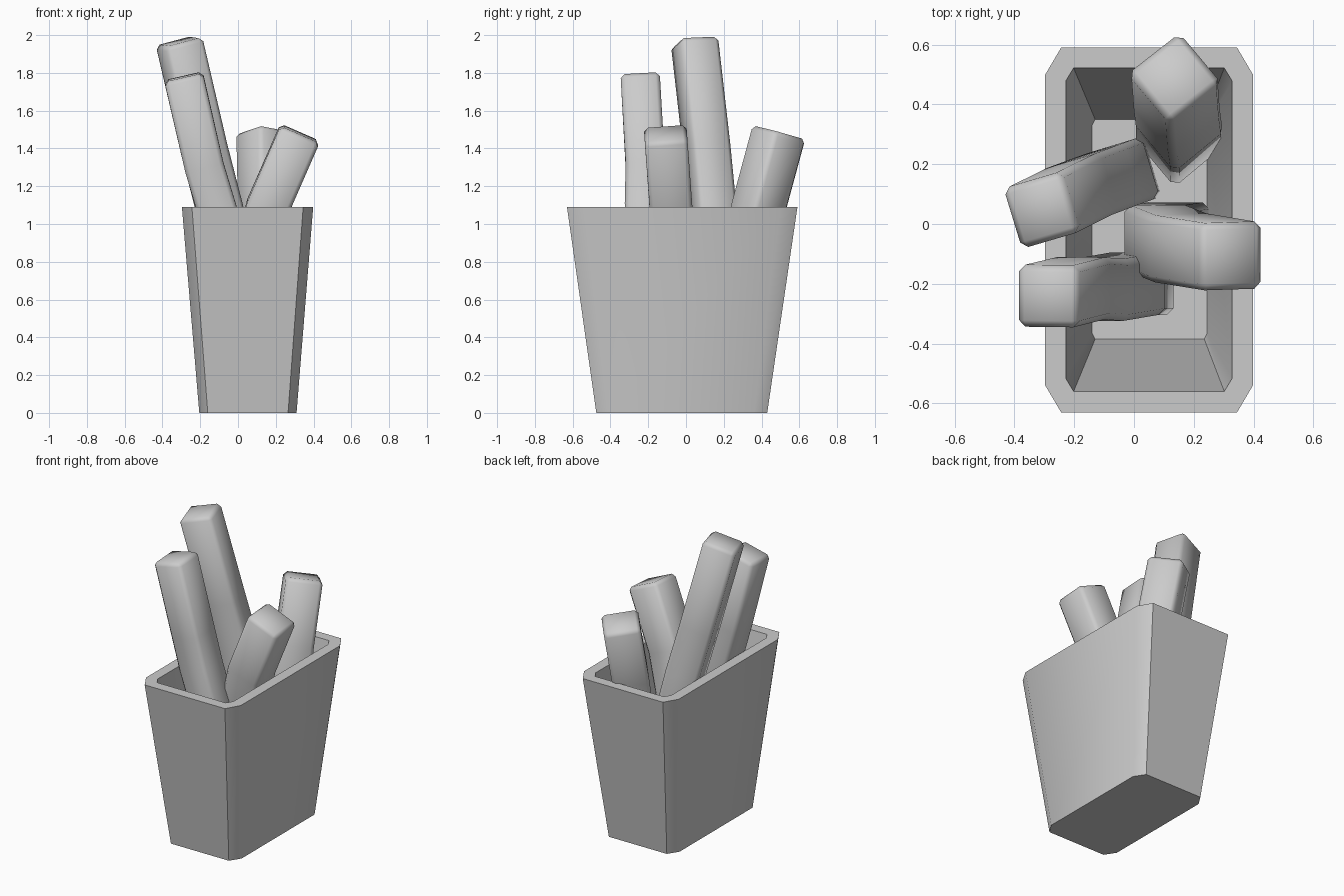
import bpy
from math import radians, cos, sin
from mathutils import Vector

if "Cube" in bpy.data.objects:
    bpy.data.objects.remove(bpy.data.objects["Cube"])


def make(name, rings, angle):
    """Bridge a stack of equal rings and cap both ends."""
    n = len(rings[0])
    verts = [p for r in rings for p in r]
    faces = [(k * n + i, k * n + (i + 1) % n, (k + 1) * n + (i + 1) % n, (k + 1) * n + i)
             for k in range(len(rings) - 1) for i in range(n)]
    faces += [tuple(reversed(range(n))), tuple(range(len(verts) - n, len(verts)))]
    me = bpy.data.meshes.new(name)
    me.from_pydata(verts, [], faces)
    ob = bpy.data.objects.new(name, me)
    bpy.context.collection.objects.link(ob)
    bpy.ops.object.select_all(action='DESELECT')
    bpy.context.view_layer.objects.active = ob
    ob.select_set(True)
    if name != "carton":
        b = ob.modifiers.new("bevel", 'BEVEL')
        b.width, b.segments = 0.022, 1
        b.limit_method, b.angle_limit = 'ANGLE', radians(45)
        bpy.ops.object.modifier_apply(modifier="bevel")
    bpy.ops.object.shade_smooth_by_angle(angle=radians(angle))
    return ob


def oct_ring(x0, x1, y0, y1, cx, cy, z):
    """Rectangle with cut corners."""
    return [(x0 + cx, y0, z), (x1 - cx, y0, z), (x1, y0 + cy, z), (x1, y1 - cy, z),
            (x1 - cx, y1, z), (x0 + cx, y1, z), (x0, y1 - cy, z), (x0, y0 + cy, z)]


def fry(name, path, half, turn):
    """Bent square stick along a path, rolled by turn degrees."""
    pts = [Vector(p) for p in path]
    a = radians(turn)
    rings = []
    for i, p in enumerate(pts):
        t = Vector()
        if i > 0:
            t += (p - pts[i - 1]).normalized()
        if i < len(pts) - 1:
            t += (pts[i + 1] - p).normalized()
        t.normalize()
        u = Vector((cos(a), sin(a), 0))
        u = (u - t * u.dot(t)).normalized()
        v = t.cross(u)
        rings.append([p + (u * sx + v * sy) * half
                      for sx, sy in ((-1, -1), (1, -1), (1, 1), (-1, 1))])
    make(name, rings, 50)


# Open tapered carton: outer wall, rim, inner wall, floor
make("carton", [
    oct_ring(-0.205, 0.31, -0.475, 0.43, 0.045, 0.07, 0.0),
    oct_ring(-0.297, 0.398, -0.63, 0.59, 0.053, 0.09, 1.09),
    oct_ring(-0.228, 0.328, -0.56, 0.522, 0.026, 0.043, 1.09),
    oct_ring(-0.14, 0.245, -0.385, 0.35, 0.01, 0.02, 0.07)], 50)

# Fries
fry("tall_left_fry", [(-0.04, 0.16, 0.08), (-0.045, 0.16, 0.85), (-0.10, 0.14, 1.09),
                      (-0.18, 0.11, 1.4), (-0.312, 0.045, 1.967)], 0.106, 17)
fry("front_left_fry", [(0.03, -0.2, 0.08), (0.0, -0.2, 0.7), (-0.115, -0.22, 1.09),
                       (-0.178, -0.215, 1.3), (-0.288, -0.242, 1.78)], 0.104, 0)
fry("right_fry", [(0.14, -0.04, 0.08), (0.08, -0.05, 0.82), (0.157, -0.08, 1.09),
                  (0.328, -0.108, 1.48)], 0.113, 0)
fry("back_fry", [(0.15, 0.28, 0.08), (0.15, 0.33, 0.85), (0.143, 0.385, 1.09),
                 (0.135, 0.492, 1.485)], 0.112, 40)
